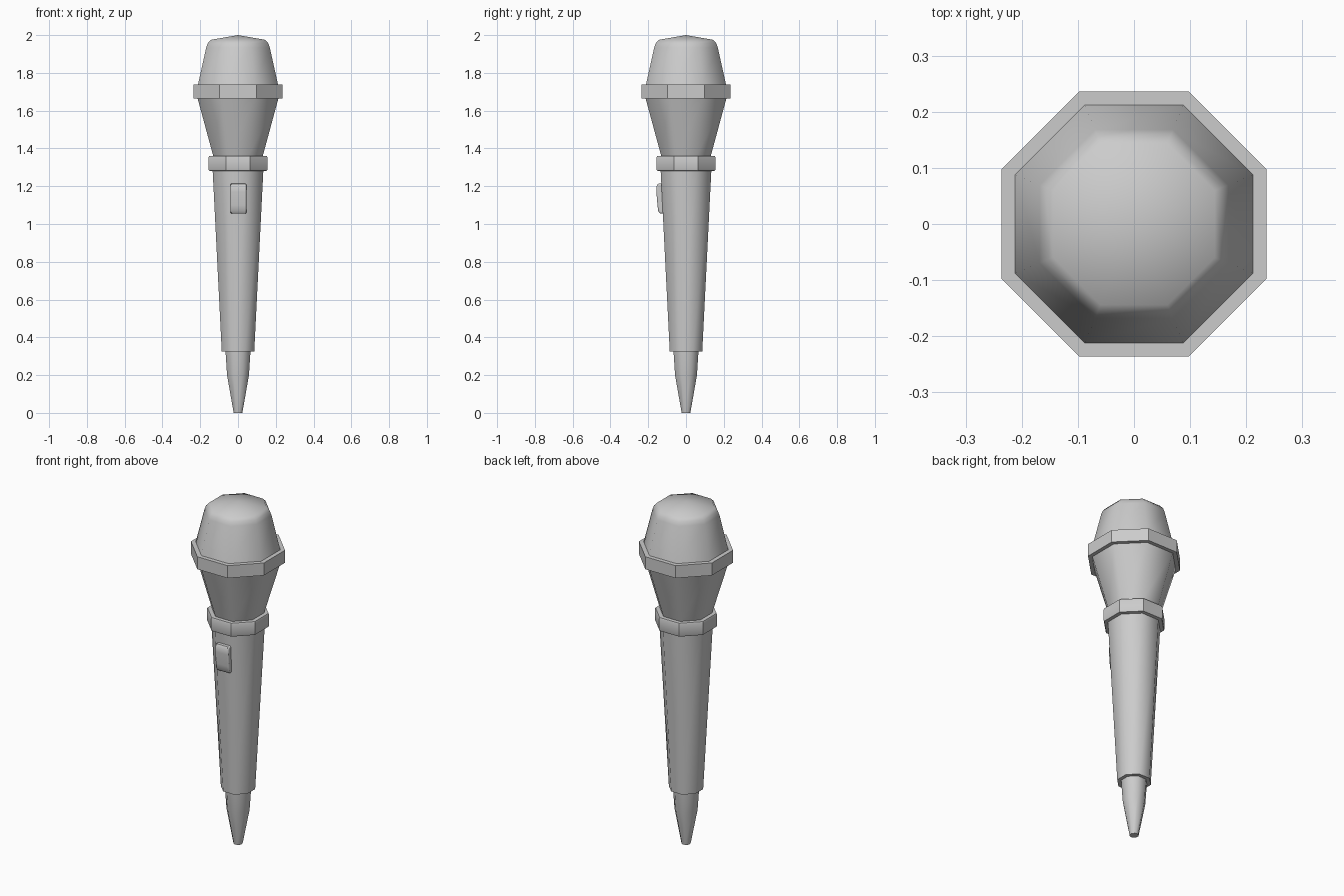
import bpy, bmesh, math

if "Cube" in bpy.data.objects:
    bpy.data.objects.remove(bpy.data.objects["Cube"])

SIDES = 8
K = 1 / math.cos(math.pi / SIDES)   # flat-to-flat half width -> corner radius


def finish(name, bm, angle):
    bmesh.ops.recalc_face_normals(bm, faces=bm.faces)
    mesh = bpy.data.meshes.new(name)
    bm.to_mesh(mesh)
    bm.free()
    ob = bpy.data.objects.new(name, mesh)
    bpy.context.collection.objects.link(ob)
    bpy.ops.object.select_all(action='DESELECT')
    ob.select_set(True)
    bpy.context.view_layer.objects.active = ob
    bpy.ops.object.shade_smooth_by_angle(angle=math.radians(angle))
    return ob


def lathe(name, profile, angle=50):
    """Octagonal turned part from (half width, z) points; half width 0 is a pole."""
    bm = bmesh.new()
    rings = []
    for r, z in profile:
        if r == 0:
            rings.append([bm.verts.new((0, 0, z))] * SIDES)
        else:
            rings.append([bm.verts.new((r * K * math.cos((i + .5) * math.tau / SIDES),
                                        r * K * math.sin((i + .5) * math.tau / SIDES), z))
                          for i in range(SIDES)])
    for a, b in zip(rings, rings[1:]):
        for i in range(SIDES):
            j = (i + 1) % SIDES
            bm.faces.new(dict.fromkeys((a[i], a[j], b[j], b[i])))
    return finish(name, bm, angle)


# Pointed end piece, handle and lower collar
lathe("tail_plug", [(0, 0), (.023, 0), (.058, .2), (.066, .325)])
lathe("handle", [(.066, .325), (.086, .325), (.134, 1.28)])
lathe("handle_collar", [(.134, 1.28), (.153, 1.282), (.156, 1.29),
                        (.156, 1.352), (.153, 1.36), (.131, 1.36)], 40)

# Flared neck, grille ring and grille dome
lathe("neck", [(.131, 1.36), (.214, 1.665)])
lathe("grille_ring", [(.214, 1.665), (.236, 1.665), (.236, 1.738), (.212, 1.738)], 40)
lathe("grille", [(.212, 1.738), (.168, 1.935), (.160, 1.957), (.144, 1.975), (0, 2.0)])

# Rocker switch: side profile (y, z) extruded across x
side = [(-.115, 1.055), (-.138, 1.056), (-.147, 1.068), (-.151, 1.1),
        (-.157, 1.17), (-.156, 1.2), (-.148, 1.213), (-.115, 1.215)]
bm = bmesh.new()
face = bm.faces.new([bm.verts.new((-.041, y, z)) for y, z in side])
ext = bmesh.ops.extrude_face_region(bm, geom=[face])["geom"]
bmesh.ops.translate(bm, verts=[v for v in ext if isinstance(v, bmesh.types.BMVert)],
                    vec=(.086, 0, 0))
switch = finish("switch", bm, 40)
bevel = switch.modifiers.new("soft_edges", 'BEVEL')
bevel.width = .007
bevel.segments = 2
bevel.limit_method = 'ANGLE'
bevel.angle_limit = math.radians(60)
